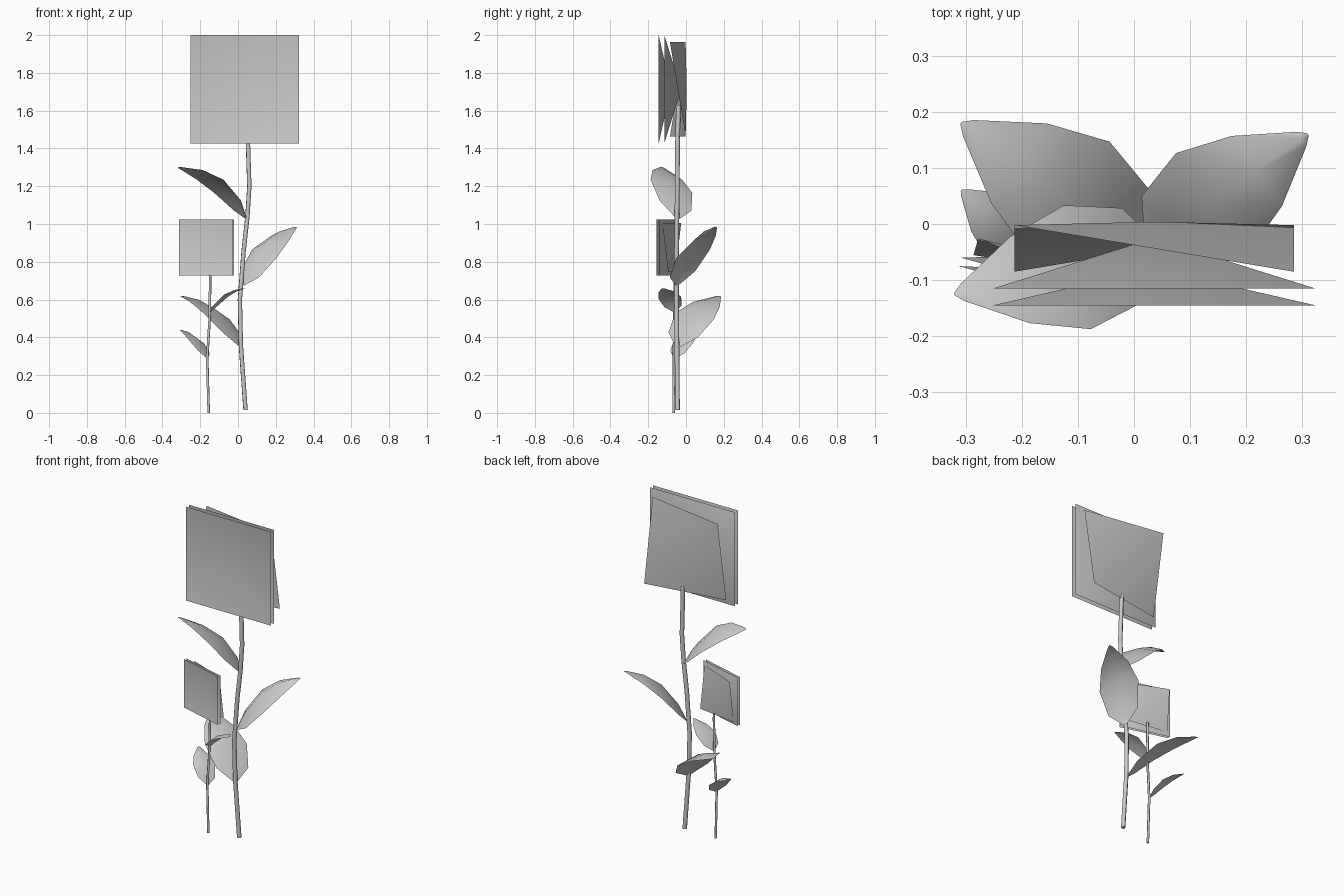
import bpy
from math import radians
from mathutils import Vector, Matrix

if "Cube" in bpy.data.objects:
    bpy.data.objects.remove(bpy.data.objects["Cube"])


def add_mesh(name, verts, faces):
    mesh = bpy.data.meshes.new(name)
    mesh.from_pydata(verts, [], faces)
    mesh.polygons.foreach_set("use_smooth", [True] * len(mesh.polygons))
    obj = bpy.data.objects.new(name, mesh)
    bpy.context.collection.objects.link(obj)
    return obj


def stem(name, points, radius):
    curve = bpy.data.curves.new(name, 'CURVE')
    curve.dimensions = '3D'
    curve.bevel_depth = radius
    curve.bevel_resolution = 1
    curve.use_fill_caps = True
    spline = curve.splines.new('POLY')
    spline.points.add(len(points) - 1)
    for p, co in zip(spline.points, points):
        p.co = (*co, 1)
    spline.use_smooth = True
    bpy.context.collection.objects.link(bpy.data.objects.new(name, curve))


# stations along a leaf: position, half width, height of the arched midrib
LEAF = [(0, .08, 0), (.13, .76, .32), (.4, 1, .72), (.68, .7, .92), (.96, .14, 1), (1, .02, 1)]


def leaf(name, base, tip, half, lift_left, lift_right):
    base, tip = Vector(base), Vector(tip)
    run = tip - base
    side = Vector((-run.y, run.x, 0)).normalized() * half
    verts, faces = [], []
    for t, w, h in LEAF:
        mid = base + Vector((run.x * t, run.y * t, run.z * h))
        verts += [mid + side * w + Vector((0, 0, lift_left * w)), mid,
                  mid - side * w + Vector((0, 0, lift_right * w))]
    for i in range(len(LEAF) - 1):
        a = i * 3
        faces += [(a + k, a + k + 1, a + k + 4, a + k + 3) for k in (0, 1)]
    add_mesh(name, verts, faces)


def blossom(name, centre, scale, angle, near, far):
    place = Matrix.Translation(centre) @ Matrix.Rotation(angle, 4, 'Z') @ Matrix.Scale(scale, 4)
    # two dished square cards, pushed back in the middle
    r = .2875
    for part, y, depth in (("front_petals", 0, .066), ("middle_petals", .03, .09)):
        verts = [(-r, y, -r), (r, y, -r), (r, y, r), (-r, y, r), (0, y + depth, 0)]
        obj = add_mesh(f"{name}_{part}", verts, [(i, (i + 1) % 4, 4) for i in range(4)])
        obj.matrix_world = place
    # back card folded along its diagonal
    r = .249
    verts = [(-r, near, -r), (r, far, -r), (r, near, r), (-r, far, r), (0, far + .006, 0)]
    obj = add_mesh(f"{name}_back_sepals", verts, [(i, (i + 1) % 4, 4) for i in range(4)])
    obj.matrix_world = place


# tall flower
stem("tall_stem", [(.04, -.045, .015), (.015, -.048, .36), (.01, -.05, .6), (.03, -.05, .86),
                   (.05, -.048, 1.04), (.06, -.046, 1.2), (.053, -.045, 1.42), (.045, -.04, 1.63)], .0125)
blossom("tall_flower", (.036, -.145, 1.7135), 1, 0, .06, .143)
leaf("upper_leaf", (.045, -.045, 1.03), (-.32, -.125, 1.30), .113, .01, -.06)
leaf("middle_leaf", (.025, -.045, .68), (.31, .16, .985), .11, -.035, -.08)
leaf("lower_leaf", (.015, -.045, .35), (-.308, .18, .62), .124, -.015, -.05)

# short flower
stem("short_stem", [(-.155, -.066, 0), (-.163, -.064, .29), (-.15, -.062, .5),
                    (-.147, -.06, .73), (-.148, -.06, .76)], .007)
blossom("short_flower", (-.169, -.115, .876), .517, radians(-15.6), .05, .11)
leaf("short_upper_leaf", (-.147, -.06, .535), (.035, -.125, .66), .064, -.01, -.02)
leaf("short_lower_leaf", (-.162, -.062, .29), (-.308, .06, .44), .064, -.01, -.03)
